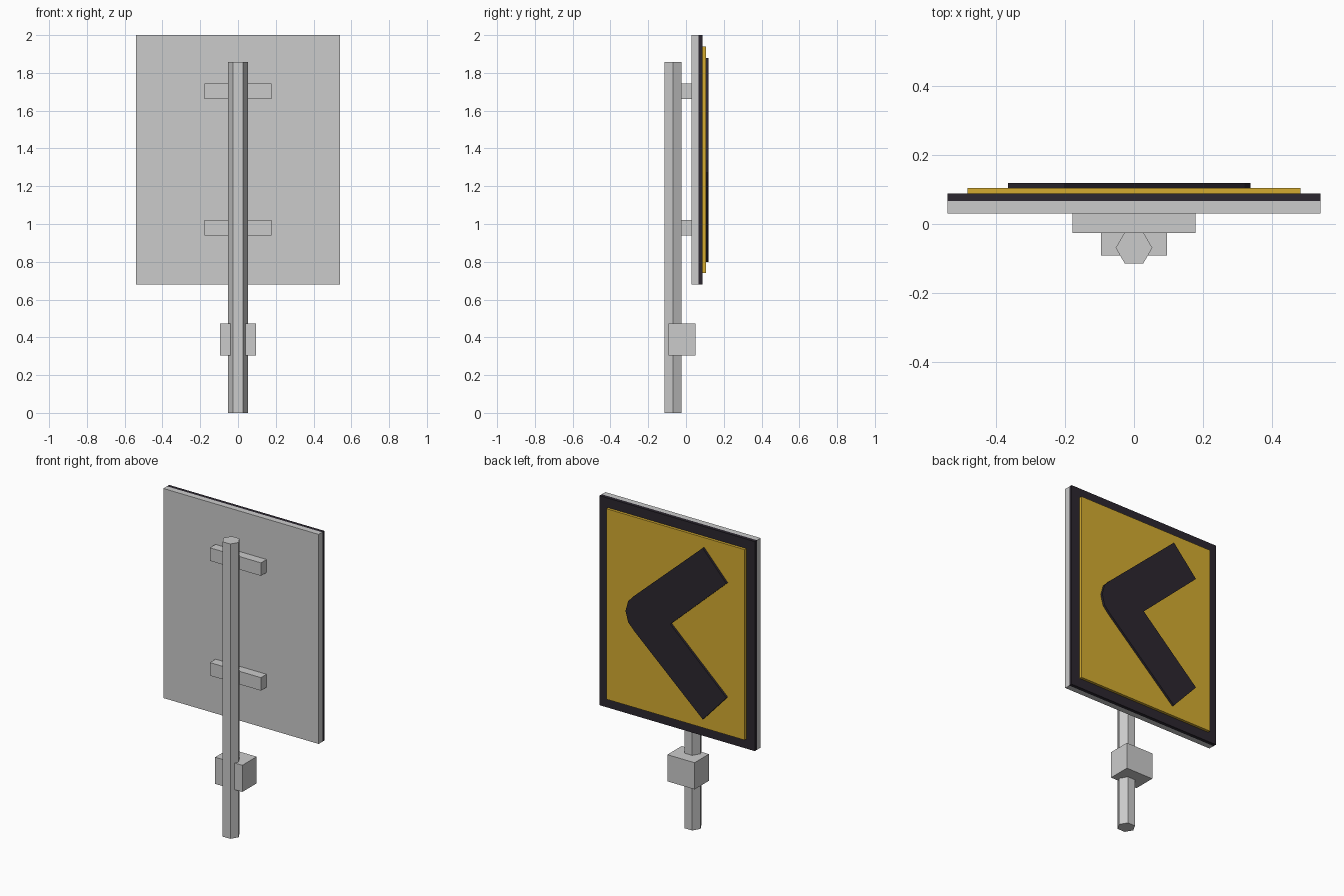
import bpy, bmesh
from math import sin, cos, radians
from mathutils import Vector

if "Cube" in bpy.data.objects:
    bpy.data.objects.remove(bpy.data.objects["Cube"])


def material(name, rgb):
    m = bpy.data.materials.new(name)
    m.diffuse_color = (*rgb, 1)
    m.use_nodes = True
    m.node_tree.nodes["Principled BSDF"].inputs["Base Color"].default_value = m.diffuse_color
    return m


def prism(name, outline, extrude, mat=None):
    """Extrude a closed flat outline of 3D points along a vector."""
    bm = bmesh.new()
    face = bm.faces.new([bm.verts.new(p) for p in outline])
    top = bmesh.ops.extrude_face_region(bm, geom=[face])["geom"]
    bmesh.ops.translate(bm, vec=Vector(extrude),
                        verts=[g for g in top if isinstance(g, bmesh.types.BMVert)])
    bmesh.ops.recalc_face_normals(bm, faces=bm.faces)
    me = bpy.data.meshes.new(name)
    bm.to_mesh(me)
    bm.free()
    ob = bpy.data.objects.new(name, me)
    bpy.context.collection.objects.link(ob)
    if mat:
        me.materials.append(mat)
    return ob


def box(name, half_x, y0, y1, z0, z1, mat=None):
    rect = [(-half_x, y0, z0), (half_x, y0, z0), (half_x, y0, z1), (-half_x, y0, z1)]
    return prism(name, rect, (0, y1 - y0, 0), mat)


dark = material("dark_border", (0.025, 0.02, 0.029))
yellow = material("sign_yellow", (0.66, 0.41, 0.03))

# Hexagonal post with a clamp block
R, POST_Y = 0.053, -0.069
prism("post", [(R * cos(radians(60 * i)), POST_Y + R * sin(radians(60 * i)), 0)
               for i in range(6)], (0, 0, 1.857))
box("clamp_block", 0.095, -0.092, 0.05, 0.305, 0.473)

# Brackets joining post and panel
for label, z in (("lower", 0.94), ("upper", 1.663)):
    box(label + "_bracket", 0.178, -0.026, 0.031, z, z + 0.082)

# Layered sign panel
box("back_panel", 0.541, 0.03, 0.066, 0.68, 2.0)
box("border_panel", 0.541, 0.066, 0.088, 0.68, 2.0, dark)
box("yellow_face", 0.482, 0.088, 0.105, 0.74, 1.94, yellow)

# Chevron pointing to +x with a faceted tip, mirrored about its mid height
MID, TIP_X, TIP_R = 1.34, 0.206, 0.132
upper = [(-0.365, 0.36), (-0.2, 0.54)]
upper += [(TIP_X + TIP_R * cos(radians(a)), TIP_R * sin(radians(a))) for a in (57, 30)]
half = upper + [(TIP_X + TIP_R, 0)] + [(x, -z) for x, z in reversed(upper)] + [(0.026, 0)]
prism("chevron", [(x, 0.105, MID + z) for x, z in half], (0, 0.014, 0), dark)
